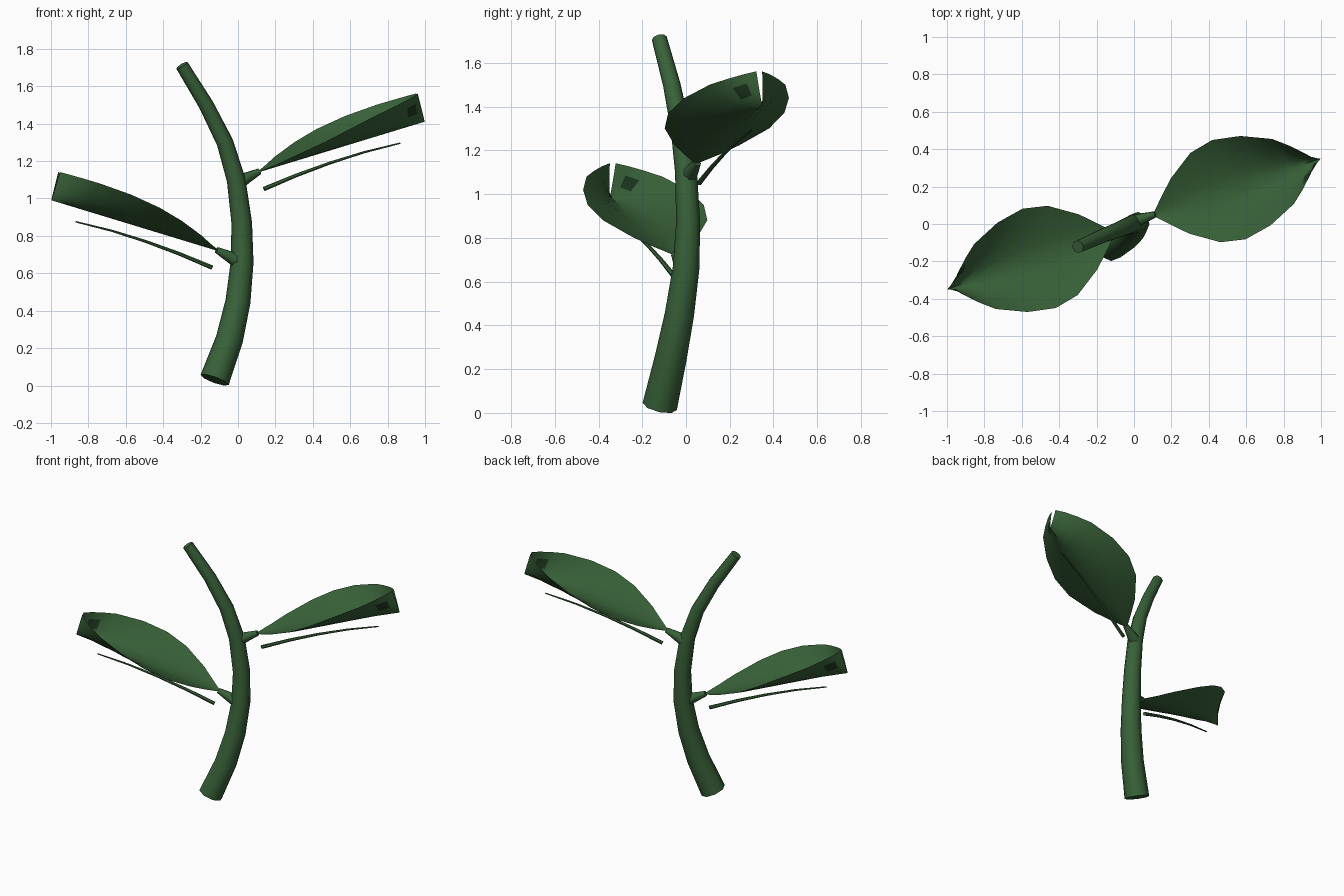
import bpy, bmesh
from math import radians, sin, cos, tau
from mathutils import Matrix, Vector

cube = bpy.data.objects.get("Cube")
if cube:
    bpy.data.objects.remove(cube)


def material(name, rgb):
    mat = bpy.data.materials.new(name)
    mat.use_nodes = True
    mat.diffuse_color = (*rgb, 1)
    mat.node_tree.nodes["Principled BSDF"].inputs["Base Color"].default_value = (*rgb, 1)
    return mat


green = material("leaf_green", (0.04, 0.12, 0.04))
dark = material("dark_green", (0.012, 0.035, 0.014))


def finish(bm, name, mats, angle=50):
    mesh = bpy.data.meshes.new(name)
    bm.to_mesh(mesh)
    bm.free()
    for mat in mats:
        mesh.materials.append(mat)
    obj = bpy.data.objects.new(name, mesh)
    bpy.context.collection.objects.link(obj)
    bpy.ops.object.select_all(action="DESELECT")
    obj.select_set(True)
    bpy.context.view_layer.objects.active = obj
    bpy.ops.object.shade_smooth_by_angle(angle=radians(angle))
    return obj


def tube(name, points, radii, sides=8):
    """Tapered, capped tube through a path."""
    bm = bmesh.new()
    pts = [Vector(p) for p in points]
    rings = []
    for i, (p, r) in enumerate(zip(pts, radii)):
        direction = pts[min(i + 1, len(pts) - 1)] - pts[max(i - 1, 0)]
        turn = Vector((0, 0, 1)).rotation_difference(direction)
        rings.append([bm.verts.new(p + turn @ Vector((r * cos(tau * k / sides), r * sin(tau * k / sides), 0)))
                      for k in range(sides)])
    for a, b in zip(rings, rings[1:]):
        for k in range(sides):
            n = (k + 1) % sides
            bm.faces.new((a[k], a[n], b[n], b[k]))
    bm.faces.new(rings[0][::-1])
    bm.faces.new(rings[-1])
    return finish(bm, name, [green])


# Leaf stations: distance along, half width, height of the raised edges
STATIONS = [(0, .012, .004), (.08, .085, .02), (.16, .155, .04), (.32, .252, .075),
            (.467, .28, .105), (.63, .252, .13), (.796, .183, .145),
            (.87, .125, .15), (.935, .065, .154), (.975, .014, .157)]
COLUMNS = [-1, -.8, -.5, -.25, 0, .25, .5, .8, 1]
PATCH_ROW, PATCH_COL = 7, 1


def blade(name, frame):
    """Cupped blade whose edges fold together at the tip."""
    bm = bmesh.new()
    rows = [[bm.verts.new(frame @ Vector((s, w * v, d * abs(v) ** 1.5))) for v in COLUMNS]
            for s, w, d in STATIONS]
    for i, (a, b) in enumerate(zip(rows, rows[1:])):
        for j in range(len(COLUMNS) - 1):
            face = bm.faces.new((a[j], b[j], b[j + 1], a[j + 1]))
            # small dark patch beside the tip
            face.material_index = int(i == PATCH_ROW and j == PATCH_COL)
    return finish(bm, name, [green, dark], 60)


# Main stem
tube("stem",
     [(-.125, -.12, .03), (-.045, -.07, .25), (0, -.03, .45), (.022, 0, .66), (.02, .01, .87),
      (-.01, .0, 1.1), (-.07, -.025, 1.3), (-.17, -.065, 1.5), (-.3, -.122, 1.712)],
     [.08, .073, .067, .061, .055, .05, .045, .04, .035])

# Two leaves, half a turn apart
for side, turn, drop in (("left", 0, 0), ("right", 180, .42)):
    place = Matrix.Translation((0, 0, -drop)) @ Matrix.Rotation(radians(turn), 4, "Z")
    frame = (place @ Matrix.Translation((.11, .05, 1.14))
             @ Matrix.Rotation(radians(18.6), 4, "Z") @ Matrix.Rotation(radians(-16.1), 4, "Y"))
    blade(side + "_leaf_blade", frame)
    tube(side + "_leaf_stalk",
         [place @ Vector(p) for p in ((.01, .015, 1.09), (.05, .03, 1.112), (.115, .052, 1.145))],
         [.038, .03, .017])
    tube(side + "_leaf_rib",
         [frame @ Vector(p) for p in ((.005, 0, -.094), (.2, 0, -.075), (.4, 0, -.064),
                                      (.6, 0, -.062), (.81, 0, -.072))],
         [.012, .01, .008, .006, .004], 6)
